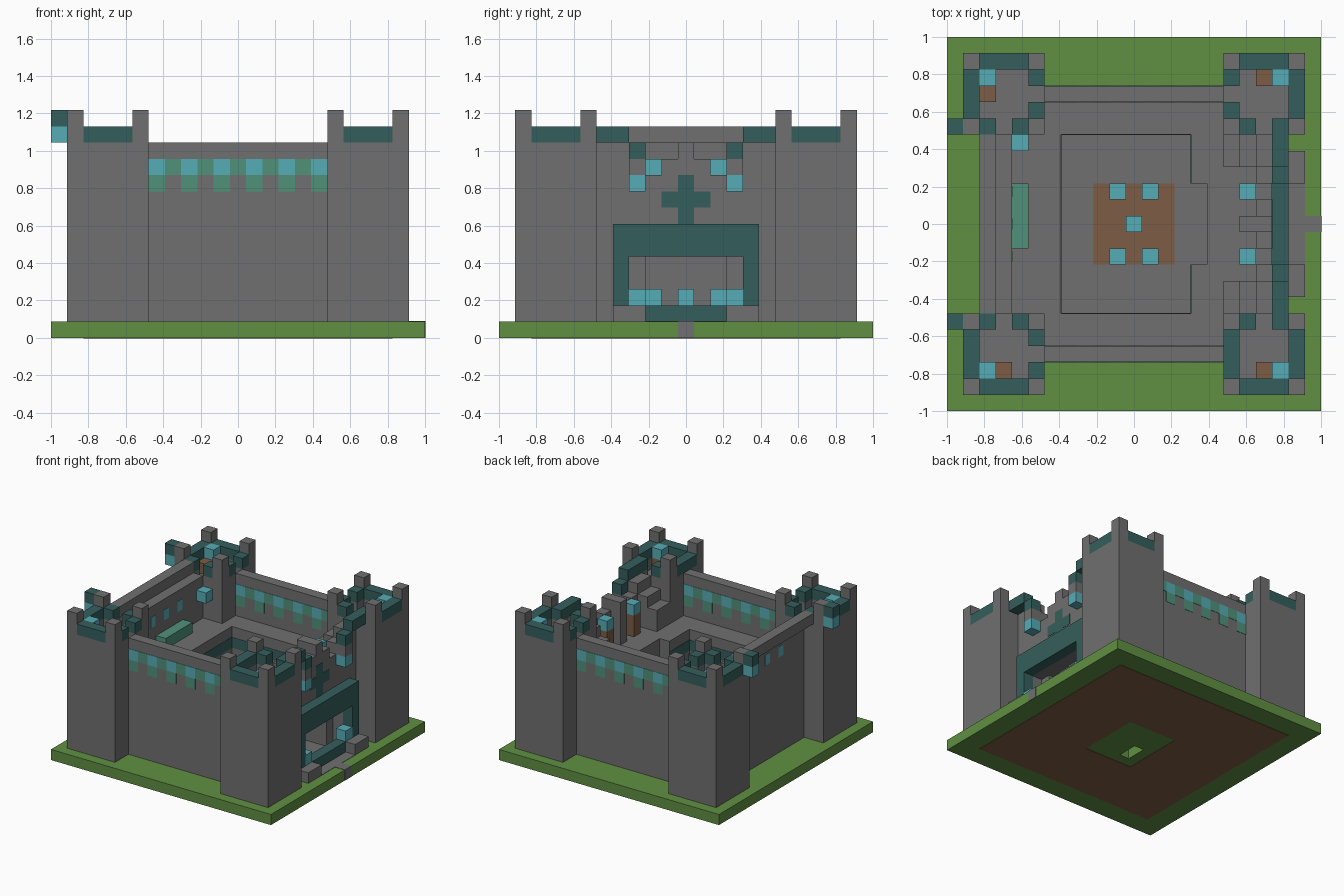
import bpy, bmesh

N = 23                 # the castle sits on a square grid of this many cells
U = 2 / N              # size of one cell
T = 0.03               # thickness of painted plates, in cells

old = bpy.data.objects.get("Cube")
if old:
    bpy.data.objects.remove(old)


def material(name, *srgb):
    lin = [((c / 255 + 0.055) / 1.055) ** 2.4 for c in srgb] + [1]
    m = bpy.data.materials.new(name)
    m.use_nodes = True
    m.diffuse_color = lin
    m.node_tree.nodes["Principled BSDF"].inputs["Base Color"].default_value = lin
    return m


STONE = material("stone grey", 112, 112, 112)
TEAL = material("dark teal", 52, 95, 92)
CYAN = material("lamp cyan", 86, 172, 182)
GRASS = material("grass green", 96, 144, 66)
AWNING = material("awning green", 80, 145, 122)
WOOD = material("wood brown", 125, 93, 69)


def part(name, mat, boxes, mirror=False):
    """One object from boxes (x0, x1, y0, y1, z0, z1) in cells; mirror flips front to back."""
    bm = bmesh.new()
    boxes = list(boxes)
    if mirror:
        boxes += [(a, b, N - d, N - c, e, f) for a, b, c, d, e, f in boxes]
    for x0, x1, y0, y1, z0, z1 in boxes:
        for v in bmesh.ops.create_cube(bm, size=1)["verts"]:
            v.co.x = (x1 if v.co.x > 0 else x0) * U - 1
            v.co.y = (y1 if v.co.y > 0 else y0) * U - 1
            v.co.z = (z1 if v.co.z > 0 else z0) * U
    mesh = bpy.data.meshes.new(name)
    bm.to_mesh(mesh)
    bm.free()
    mesh.materials.append(mat)
    ob = bpy.data.objects.new(name, mesh)
    bpy.context.collection.objects.link(ob)
    return ob


def cell(x, y, z0, z1):
    return (x, x + 1, y, y + 1, z0, z1)


# Ground slab with a small pit underneath, earth and paving
part("ground", GRASS, [(0, 10, 0, N, 0, 1), (11, N, 0, N, 0, 1),
                       (10, 11, 0, 9, 0, 1), (10, 11, 11, N, 0, 1)])
part("earth_underside", WOOD, [(2, 9, 2, 21, -T, T), (14, 21, 2, 21, -T, T),
                               (9, 14, 2, 8, -T, T), (9, 14, 14, 21, -T, T)])
part("paving", STONE, [(7, 20, 8, 15, 1, 1 + T), (7, 15, 6, 17, 1, 1 + T),
                       (20, 22, 9, 14, 1, 1 + T), (22, N, 11, 12, 1, 1 + T),
                       (N - T, N + T, 11, 12, 0, 1 + T)])
part("courtyard_floor", WOOD, [(9, 14, 9, 14, 1, 1 + 2 * T)])
lamps = [(10, 9), (12, 9), (11, 11), (10, 13), (12, 13)]
part("courtyard_posts", WOOD, [cell(x, y, 1, 2) for x, y in lamps])
part("courtyard_lamps", CYAN, [cell(x, y, 2, 3) for x, y in lamps])

# Thick walls carrying the wall walk around the courtyard
part("side_walls", STONE, [(3, 20, 3, 6, 1, 8), (6, 17, 3, 4, 8, 12)], True)
part("rear_wall", STONE, [(3, 7, 6, 17, 1, 8), (3, 4, 6, 17, 8, 12),
                          (2, 3, 6, 17, 12, 13)])
part("gate_wall", STONE, [(15, 19, 6, 9, 1, 8), (19, 20, 6, 8, 1, 8)], True)
part("gate_wall_top", STONE, [(16, 19, 9, 14, 5, 8), (19, 20, 8, 15, 5, 8),
                              (19, 20, 6, 17, 8, 10), (19, 20, 10, 13, 10, 11),
                              (18, 20, 11, 12, 8, 12)])
part("courtyard_band", TEAL, [(7, 15, 6, 6 + T, 6, 7), (15 - T, 15, 6, 9, 6, 7),
                              (7, 7 + T, 6, 12, 6, 7)], True)

# Steps from the gate towers down to the wall walk
part("gate_steps", STONE, [(17, 18, 6, 8, 8, 10), (18, 19, 6, 8, 8, 11),
                           (19, 20, 6, 8, 10, 12), (19, 20, 8, 9, 10, 11),
                           (20, 21, 8, 9, 10, 11)], True)
part("gate_brackets", TEAL, [(20, 21, 6, 8, 12, 13), (20, 21, 8, 9, 11, 12)], True)
part("gate_lanterns", CYAN, [cell(20, 8, 9, 10), cell(20, 8, 2, 3)], True)
part("walk_torch_posts", WOOD, [cell(18, 9, 8, 10)], True)
part("walk_torches", CYAN, [cell(18, 9, 10, 11)], True)

# Gate frame, threshold, plinths and cross shaped window
part("gate_frame", TEAL, [(20, 21, 7, 16, 5, 7), (20, 21, 7, 8, 1, 5),
                          (20, 21, 15, 16, 1, 5), (20, 21, 9, 14, 1, 2)])
part("gate_sills", STONE, [(20, 21, 8, 9, 1, 2), (21, 22, 7, 9, 1, 2)], True)
part("cross_window", TEAL, [(20 - T, 20 + T, 11, 12, 7, 10),
                            (20 - T, 20 + T, 10, 13, 8, 9)])

# Lit windows with awnings, painted on both faces of the long walls
for face, y in (("outer", 3), ("inner", 4)):
    span = (y - T, y + T)
    part(face + "_windows", CYAN,
         [(x, x + 1, *span, 10, 11) for x in range(6, 17, 2)], True)
    part(face + "_awnings", AWNING,
         [(x, x + 1, *span, 9, 10) for x in range(6, 17, 2)] +
         [(x, x + 1, *span, 10, 11) for x in range(7, 16, 2)], True)
part("rear_windows", CYAN, [(x - T, x + T, y + 0.15, y + 0.85, 10, 11)
                            for x in (3, 4) for y in (9, 11, 13)])
part("wall_bench", AWNING, [(4, 5, 10, 14, 8, 9)])
part("wall_walk_lantern", CYAN, [cell(4, 16, 10, 11)])

# Four corner towers; cells count inward from the outer corner
for east in (False, True):
    for north in (False, True):
        name = ("left_" if east else "right_") + ("back_" if north else "front_")

        def place(a, b, z0, z1):
            return cell(21 - a if east else 1 + a, 21 - b if north else 1 + b, z0, z1)

        x, y = (17 if east else 1), (17 if north else 1)
        rim = [(a, b) for a in range(5) for b in range(5) if {a, b} & {0, 4}]
        merlons = [c for c in rim if c[0] in (0, 4) and c[1] in (0, 4)]
        gaps = [(2, 4)] if east and not north else [(2, 4), (4, 2)]
        rails = [c for c in rim if c not in merlons + gaps]
        part(name + "tower", STONE, [(x, x + 5, y, y + 5, 1, 11)] +
             [place(*c, 11, 12) for c in rails] +
             [place(*c, 11, 14) for c in merlons])
        part(name + "parapet", TEAL, [place(*c, 12, 13) for c in rails])
        side = (1, 2) if north and not east else (2, 1)
        part(name + "torch_post", WOOD, [place(1, 1, 11, 12), place(*side, 11, 12)])
        part(name + "torch", CYAN, [place(1, 1, 12, 13)])

# Lanterns hung outside the rear towers
part("hanging_lantern_caps", TEAL, [cell(0, 5, 13, 14)], True)
part("hanging_lanterns", CYAN, [cell(0, 5, 12, 13)], True)
